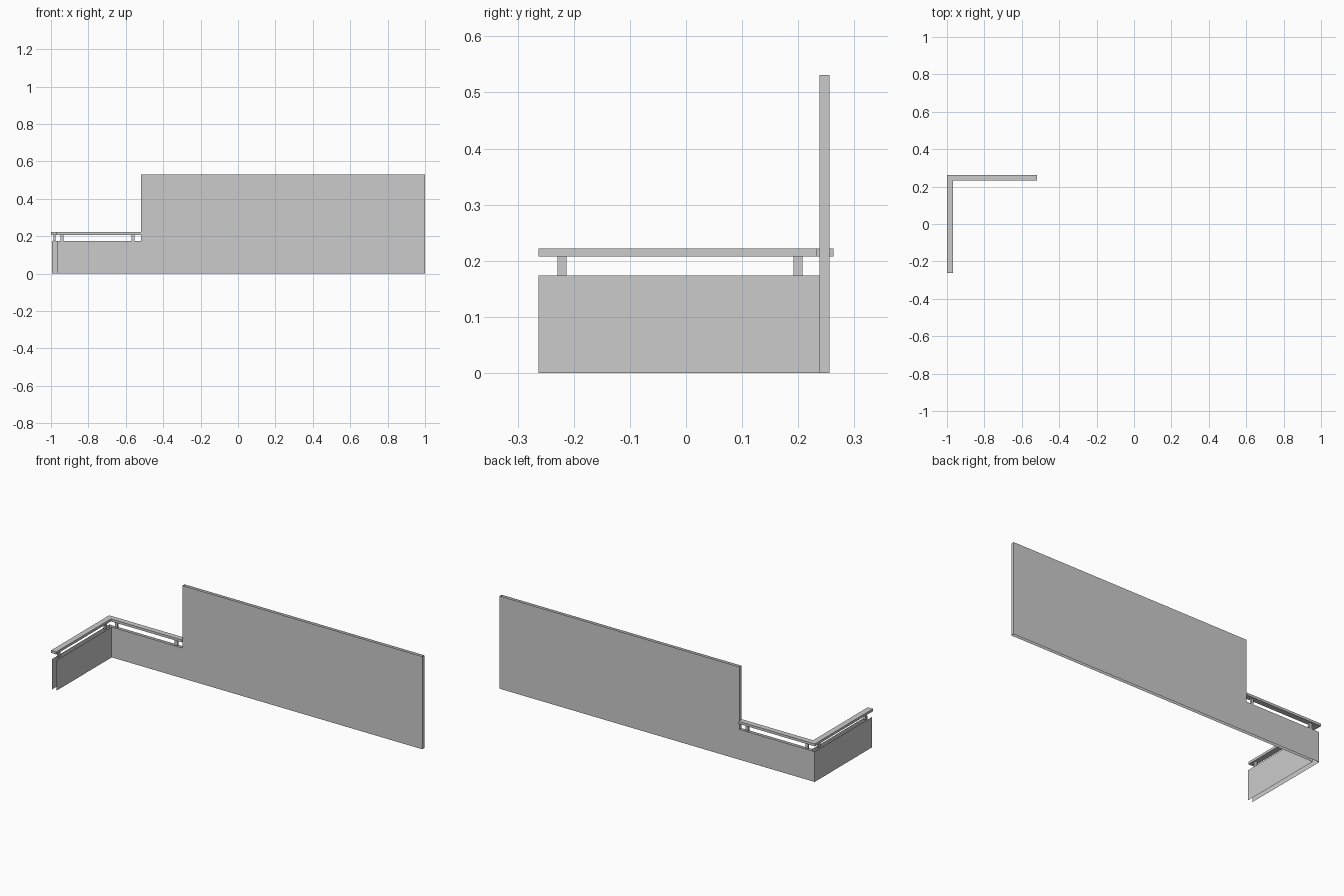
import bpy, bmesh

if "Cube" in bpy.data.objects:
    bpy.data.objects.remove(bpy.data.objects["Cube"])

LOW, HIGH = 0.174, 0.531           # wall heights
STEP, RIGHT = -0.518, 1.0          # where the tall wall starts and ends
X_OUT, X_IN = -0.994, -0.966       # side wall faces
Y_OUT, Y_IN = 0.256, 0.238         # back wall faces
FRONT = -0.263


def make(name, bm):
    mesh = bpy.data.meshes.new(name)
    bm.to_mesh(mesh)
    bm.free()
    obj = bpy.data.objects.new(name, mesh)
    bpy.context.collection.objects.link(obj)
    return obj


def prism(name, outline, z0, z1):
    bm = bmesh.new()
    face = bm.faces.new([bm.verts.new((x, y, z0)) for x, y in outline])
    top = bmesh.ops.extrude_face_region(bm, geom=[face])["geom"]
    verts = [v for v in top if isinstance(v, bmesh.types.BMVert)]
    bmesh.ops.translate(bm, verts=verts, vec=(0, 0, z1 - z0))
    bmesh.ops.recalc_face_normals(bm, faces=bm.faces)
    return make(name, bm)


def box(name, x0, x1, y0, y1, z0, z1):
    return prism(name, [(x0, y0), (x1, y0), (x1, y1), (x0, y1)], z0, z1)


# Hollow wall shell: open at the top, bottom and front end
bm = bmesh.new()


def panel(points):
    bm.faces.new([bm.verts.new(p) for p in points])


def upright(a, b, z0, z1):
    panel([(*a, z0), (*b, z0), (*b, z1), (*a, z1)])


# Stepped inner and outer faces of the back wall
for y, left, order in ((Y_IN, X_IN, 1), (Y_OUT, X_OUT, -1)):
    profile = [(left, 0), (RIGHT, 0), (RIGHT, HIGH), (STEP, HIGH),
               (STEP, LOW), (left, LOW)]
    panel([(x, y, z) for x, z in profile[::order]])

# Inner and outer faces of the side wall
upright((X_IN, FRONT), (X_IN, Y_IN), 0, LOW)
upright((X_OUT, Y_OUT), (X_OUT, FRONT), 0, LOW)

# End caps of the tall section
upright((RIGHT, Y_IN), (RIGHT, Y_OUT), 0, HIGH)
upright((STEP, Y_OUT), (STEP, Y_IN), LOW, HIGH)
bmesh.ops.remove_doubles(bm, verts=bm.verts, dist=0.0001)
make("wall", bm)

# L-shaped handrail over the low walls
prism("handrail", [(-1, FRONT), (-0.967, FRONT), (-0.967, 0.232),
                   (STEP, 0.232), (STEP, 0.263), (-1, 0.263)], 0.208, 0.222)

# Short posts carrying the rail
for i, x in enumerate((-0.941, -0.562)):
    box(f"back_post_{i + 1}", x - 0.008, x + 0.008, 0.242, 0.252, LOW, 0.208)
for i, y in enumerate((-0.221, 0.2)):
    box(f"side_post_{i + 1}", -0.986, -0.976, y - 0.008, y + 0.008, LOW, 0.208)
